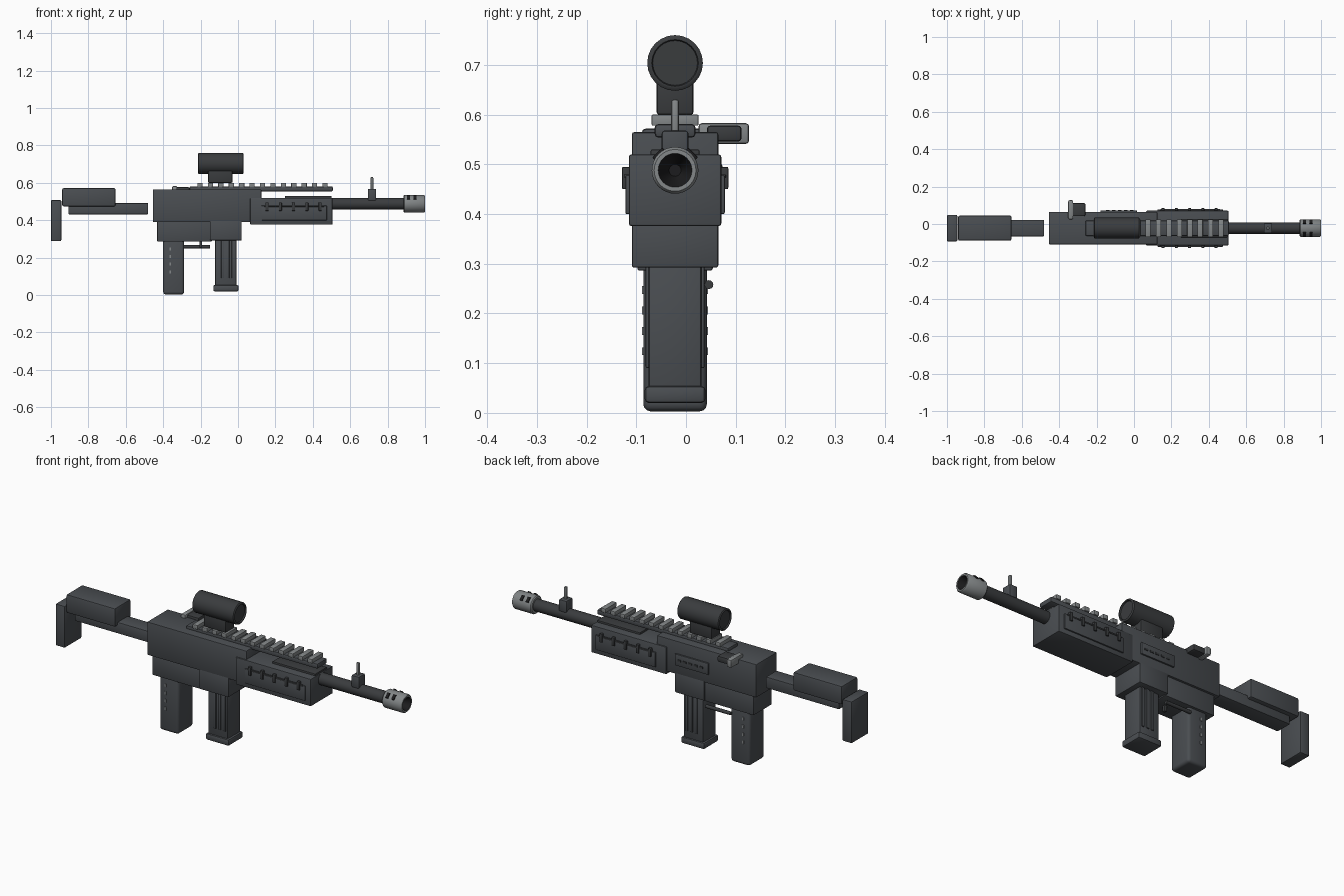
import bpy
import bmesh
import math
from mathutils import Matrix, Vector

cube = bpy.data.objects.get("Cube")
if cube:
    bpy.data.objects.remove(cube, do_unlink=True)

AXIS_Y = -0.022  # centre plane of the model


def material(name, rgb):
    m = bpy.data.materials.new(name)
    m.use_nodes = True
    m.diffuse_color = (*rgb, 1)
    m.node_tree.nodes["Principled BSDF"].inputs["Base Color"].default_value = (*rgb, 1)
    return m


BODY = material("gunmetal grey", (0.068, 0.075, 0.083))
DARK = material("dark grey", (0.042, 0.045, 0.048))
STEEL = material("light steel", (0.23, 0.245, 0.25))
BLACK = material("near black", (0.012, 0.012, 0.013))


def finish(bm, name, mats):
    bmesh.ops.recalc_face_normals(bm, faces=bm.faces)
    mesh = bpy.data.meshes.new(name)
    bm.to_mesh(mesh)
    bm.free()
    for m in mats:
        mesh.materials.append(m)
    ob = bpy.data.objects.new(name, mesh)
    bpy.context.collection.objects.link(ob)
    bpy.context.view_layer.objects.active = ob
    for o in bpy.context.selected_objects:
        o.select_set(False)
    ob.select_set(True)
    bpy.ops.object.shade_smooth_by_angle(angle=math.radians(40))
    return ob


def box(name, x, y, z, mat=BODY, bevel=0.005, segments=2):
    """Bevelled box from (min, max) ranges."""
    bm = bmesh.new()
    lo, hi = Vector((x[0], y[0], z[0])), Vector((x[1], y[1], z[1]))
    size = hi - lo
    bmesh.ops.create_cube(bm, size=1, matrix=Matrix.Translation((lo + hi) / 2) @ Matrix.Diagonal((*size, 1)))
    if bevel:
        bmesh.ops.bevel(bm, geom=bm.edges[:], offset=bevel, segments=segments,
                        affect='EDGES', profile=0.5)
    return finish(bm, name, [mat])


def mid(half):
    """Range across the centre plane."""
    return (AXIS_Y - half, AXIS_Y + half)


def lathe(name, profile, z, mats, sides=32, y=AXIS_Y, inner=None):
    """Spin (x, radius) points about a lengthwise axis; rings from inner on take the second material."""
    bm = bmesh.new()
    rings = []
    for x, r in profile:
        rings.append([bm.verts.new((x, y + r * math.cos(a), z + r * math.sin(a)))
                      for a in (math.tau * i / sides for i in range(sides))])
    for k in range(len(rings) - 1):
        for i in range(sides):
            j = (i + 1) % sides
            f = bm.faces.new((rings[k][i], rings[k][j], rings[k + 1][j], rings[k + 1][i]))
            f.material_index = int(inner is not None and k >= inner)
    bm.faces.new(rings[0])
    cap = bm.faces.new(rings[-1])
    cap.material_index = int(inner is not None)
    return finish(bm, name, mats)


# Stock
box("stock_butt", (-1.0, -0.945), mid(0.071), (0.288, 0.508), bevel=0.006)
box("stock_cheek", (-0.94, -0.655), mid(0.067), (0.474, 0.572), bevel=0.008)
box("stock_tube", (-0.907, -0.48), mid(0.044), (0.432, 0.492))

# Receiver, lower housing and magazine well
box("receiver", (-0.455, 0.125), mid(0.087), (0.39, 0.565))
box("lower_housing", (-0.432, -0.14), mid(0.076), (0.286, 0.4))
box("magazine_well", (-0.15, 0.02), mid(0.087), (0.292, 0.4))
box("ejection_cover", (-0.18, 0.015), (0.06, 0.073), (0.44, 0.5), bevel=0.002)
for i in range(5):
    x = -0.15 + 0.032 * i
    box("cover_rib", (x, x + 0.02), (0.07, 0.076), (0.465, 0.475), DARK, bevel=0)

# Grip with small side studs
box("grip", (-0.4, -0.288), mid(0.064), (0.003, 0.3), bevel=0.015, segments=3)
for side in (-1, 1):
    y = AXIS_Y + side * 0.0635
    for i in range(4):
        z = 0.247 - i * 0.041
        box("grip_stud", (-0.367, -0.357), (y - 0.003, y + 0.003), (z - 0.008, z + 0.008), STEEL, bevel=0)

# Trigger and guard rod
lathe("guard_rod", [(-0.295, 0.009), (-0.15, 0.009)], 0.258, [DARK], 12, y=0.046)
box("trigger", (-0.207, -0.193), mid(0.008), (0.255, 0.3), DARK, bevel=0.002)

# Magazine with upright ribs
box("magazine", (-0.122, -0.008), mid(0.053), (0.04, 0.31))
box("magazine_base", (-0.132, 0.003), mid(0.061), (0.02, 0.054), bevel=0.008)
for side in (-1, 1):
    y = AXIS_Y + side * 0.053
    for i in range(3):
        x = -0.082 + 0.028 * i
        box("magazine_rib", (x - 0.008, x + 0.008), (y - 0.006, y + 0.006), (0.09, 0.295), bevel=0.003)

# Handguard with side panels and vent ticks
box("handguard", (0.065, 0.505), mid(0.093), (0.376, 0.52))
box("handguard_ridge", (0.25, 0.5), mid(0.049), (0.51, 0.53), DARK, bevel=0.003)
for side in (-1, 1):
    def outward(a, b):
        return tuple(sorted((AXIS_Y + side * a, AXIS_Y + side * b)))
    box("handguard_panel", (0.125, 0.475), outward(0.09, 0.1), (0.4, 0.478), bevel=0.003)
    box("panel_strip", (0.14, 0.46), outward(0.092, 0.102), (0.472, 0.48), DARK, bevel=0.002)
    for i in range(5):
        x = 0.155 + 0.071 * i
        box("vent_tick", (x - 0.008, x + 0.008), outward(0.09, 0.107), (0.45, 0.495), DARK, bevel=0.003)

# Top rail with teeth
box("rail", (-0.26, 0.507), mid(0.041), (0.554, 0.581), bevel=0.007)
for i in range(13):
    x = -0.203 + 0.0557 * i
    box("rail_tooth", (x - 0.014, x + 0.014), mid(0.047), (0.578, 0.6), STEEL, bevel=0.002)

# Charging handle on the left
box("handle_arm", (-0.335, -0.26), (0.042, 0.112), (0.546, 0.578), DARK, bevel=0.007)
box("handle_tip", (-0.352, -0.325), (0.025, 0.127), (0.541, 0.583), STEEL, bevel=0.007)

# Optic
box("optic_mount", (-0.16, -0.03), mid(0.037), (0.6, 0.68), DARK)
lathe("optic_tube", [(-0.208, 0.045), (-0.215, 0.047), (-0.215, 0.051), (-0.211, 0.056),
                     (0.026, 0.056), (0.03, 0.051), (0.03, 0.047), (0.023, 0.045)], 0.704, [DARK], 24)

# Barrel, front sight and muzzle
lathe("barrel", [(0.48, 0.031), (0.92, 0.031)], 0.488, [DARK], 24)
box("sight_base", (0.694, 0.739), mid(0.027), (0.505, 0.568), bevel=0.006)
box("sight_post", (0.708, 0.724), mid(0.008), (0.55, 0.631), STEEL, bevel=0.006)
lathe("muzzle", [(0.885, 0.028), (0.885, 0.042), (0.89, 0.047), (0.994, 0.047), (1.0, 0.042),
                 (1.0, 0.034), (0.94, 0.012)], 0.488, [STEEL, BLACK], inner=5)
for angle in (-45, 45):
    for x in (0.912, 0.947):
        slot = box("muzzle_slot", (-0.008, 0.008), (-0.014, 0.014), (-0.006, 0.005), BLACK, bevel=0.002)
        slot.matrix_world = (Matrix.Translation((x, AXIS_Y, 0.488)) @ Matrix.Rotation(math.radians(angle), 4, 'X')
                             @ Matrix.Translation((0, 0, 0.046)))
